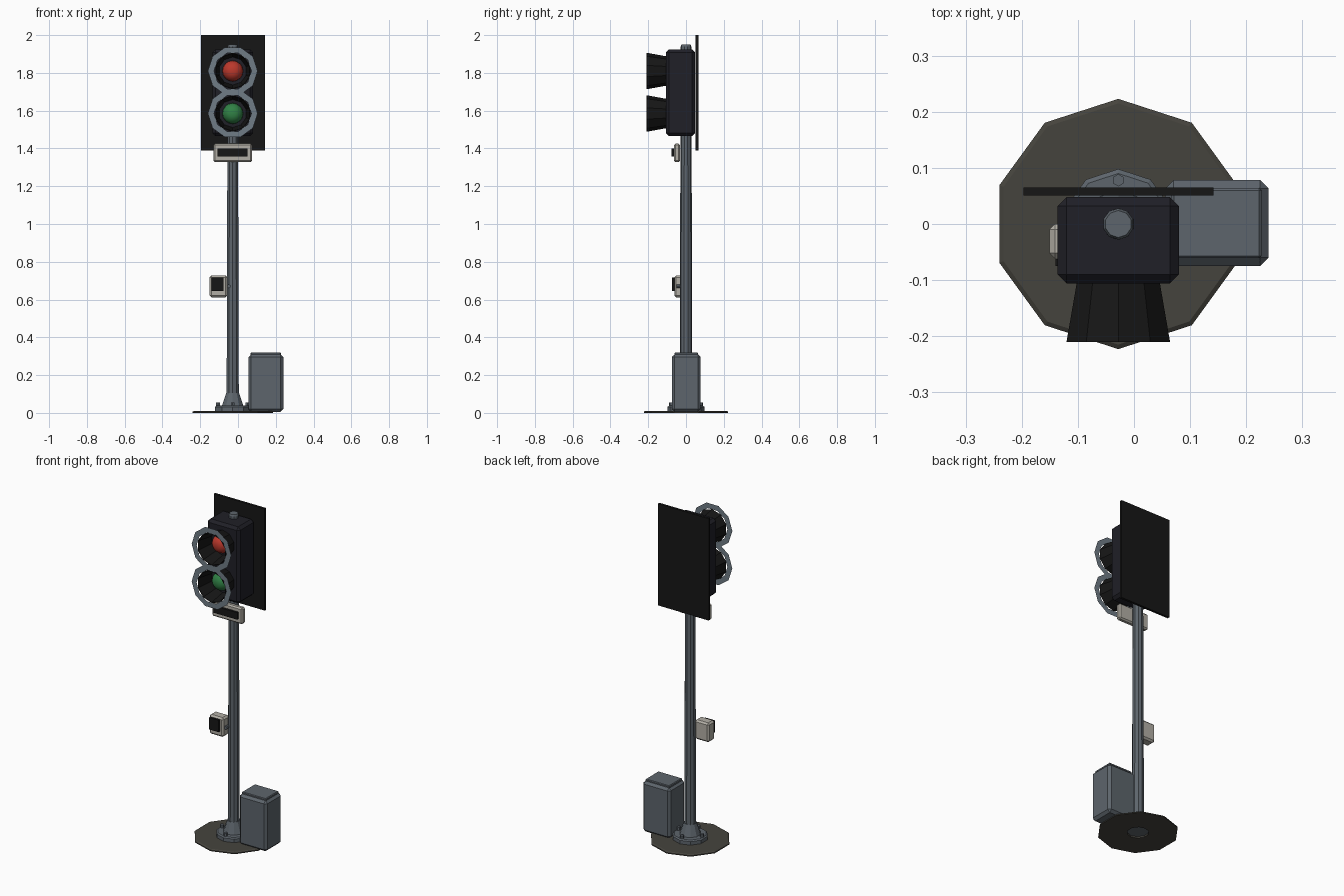
import bpy, bmesh
from math import sin, cos, pi
from mathutils import Matrix

if "Cube" in bpy.data.objects:
    bpy.data.objects.remove(bpy.data.objects["Cube"])

CX = -0.028   # pole axis in x
N = 10        # sides of all round parts


def mat(name, r, g, b):
    m = bpy.data.materials.new(name)
    m.diffuse_color = (r, g, b, 1)
    m.use_nodes = True
    m.node_tree.nodes["Principled BSDF"].inputs["Base Color"].default_value = m.diffuse_color
    return m


STEEL = mat("steel", 0.11, 0.13, 0.15)
RIM = mat("rim_grey", 0.16, 0.20, 0.24)
BLACK = mat("black", 0.008, 0.008, 0.008)
HOUSING = mat("housing_black", 0.014, 0.014, 0.02)
BEIGE = mat("beige", 0.45, 0.43, 0.38)
CONCRETE = mat("footing", 0.06, 0.057, 0.047)
RED = mat("red", 0.5, 0.04, 0.025)
GREEN = mat("green", 0.03, 0.22, 0.06)


def finish(bm, name, m):
    bmesh.ops.recalc_face_normals(bm, faces=bm.faces)
    me = bpy.data.meshes.new(name)
    bm.to_mesh(me)
    bm.free()
    me.materials.append(m)
    ob = bpy.data.objects.new(name, me)
    bpy.context.collection.objects.link(ob)
    return ob


def box(name, x, y, z, m, bevel=0.0):
    """Box from (min, max) ranges, with an optional chamfer."""
    bm = bmesh.new()
    bmesh.ops.create_cube(bm, size=1)
    for v in bm.verts:
        for i, (a, b) in enumerate((x, y, z)):
            v.co[i] = a if v.co[i] < 0 else b
    if bevel:
        bmesh.ops.bevel(bm, geom=bm.edges[:], offset=bevel, segments=1,
                        affect='EDGES', profile=0.5)
    return finish(bm, name, m)


def lathe(name, profile, m, loc, axis='Z', n=N, phase=pi / 2, caps=True, closed=False):
    """Spin (radius, height) points; axis 'Y' points the height toward -y."""
    bm = bmesh.new()
    rings = [[bm.verts.new((r * cos(phase + 2 * pi * i / n),
                            r * sin(phase + 2 * pi * i / n), h)) for i in range(n)]
             for r, h in profile]
    pairs = list(zip(rings, rings[1:]))
    if closed:
        pairs.append((rings[-1], rings[0]))
    for a, b in pairs:
        for i in range(n):
            j = (i + 1) % n
            bm.faces.new((a[i], a[j], b[j], b[i]))
    if caps and not closed:
        bm.faces.new(rings[0])
        bm.faces.new(rings[-1])
    if axis == 'Y':
        bm.transform(Matrix.Rotation(pi / 2, 4, 'X'))
    bm.transform(Matrix.Translation(loc))
    return finish(bm, name, m)


# Ground footing: thin decagon with a central hole
lathe("footing", [(0.06, 0), (0.223, 0), (0.223, 0.006), (0.215, 0.011), (0.06, 0.011)],
      CONCRETE, (CX, 0, 0), closed=True)

# Base flange, flared collar, tapered pole
lathe("base_flange", [(0.098, 0.009), (0.098, 0.032), (0.09, 0.038)], STEEL, (CX, 0, 0))
lathe("pole_collar", [(0.06, 0.036), (0.055, 0.05), (0.036, 0.105)], STEEL, (CX, 0, 0))
lathe("pole", [(0.034, 0.03), (0.028, 1.94), (0.024, 1.95)], STEEL, (CX, 0, 0))
for k in range(4):
    a = k * pi / 2
    lathe(f"anchor_bolt_{k}", [(0.011, 0.03), (0.011, 0.056)], STEEL,
          (CX + 0.078 * cos(a), 0.078 * sin(a), 0), n=6)

# Control cabinet and lid
box("cabinet", (0.055, 0.24), (-0.075, 0.078), (0.005, 0.31), STEEL, 0.015)
box("cabinet_lid", (0.067, 0.227), (-0.061, 0.064), (0.30, 0.32), STEEL, 0.004)

# Signal head and backing board
box("signal_housing", (-0.136, 0.08), (-0.106, 0.048), (1.465, 1.925), HOUSING, 0.016)
box("back_board", (-0.197, 0.142), (0.051, 0.065), (1.388, 2.0), BLACK)

# Lamps: open flared visor, flat rim ring, domed lens
for tag, z, colour in (("red", 1.81, RED), ("green", 1.585, GREEN)):
    lathe(f"{tag}_visor", [(0.077, 0.10), (0.097, 0.21), (0.093, 0.21), (0.073, 0.10)],
          BLACK, (CX, 0, z), 'Y', closed=True)
    lathe(f"{tag}_rim", [(0.132, 0.212), (0.099, 0.212)], RIM, (CX, 0, z), 'Y',
          phase=0, caps=False)
    dome = [(0.055 * cos(t * pi / 10), 0.115 + 0.05 * sin(t * pi / 10)) for t in range(5)]
    lens = lathe(f"{tag}_lens", [(0.055, 0.10)] + dome, colour, (CX, 0, z), 'Y', n=16)
    for p in lens.data.polygons:
        p.use_smooth = True

# Small sign under the head
box("sign_plate", (-0.13, 0.073), (-0.064, -0.032), (1.327, 1.425), BEIGE, 0.008)
box("sign_panel", (-0.108, 0.049), (-0.077, -0.06), (1.357, 1.399), BLACK)

# Push-button box on the side of the pole
box("button_box", (-0.151, -0.056), (-0.062, 0.0), (0.612, 0.728), BEIGE, 0.01)
box("button_panel", (-0.14, -0.076), (-0.075, -0.058), (0.646, 0.718), BLACK)
lathe("push_button", [(0.01, 0.02), (0.01, 0.05)], STEEL, (-0.048, 0, 0.67), 'Y', n=8)
